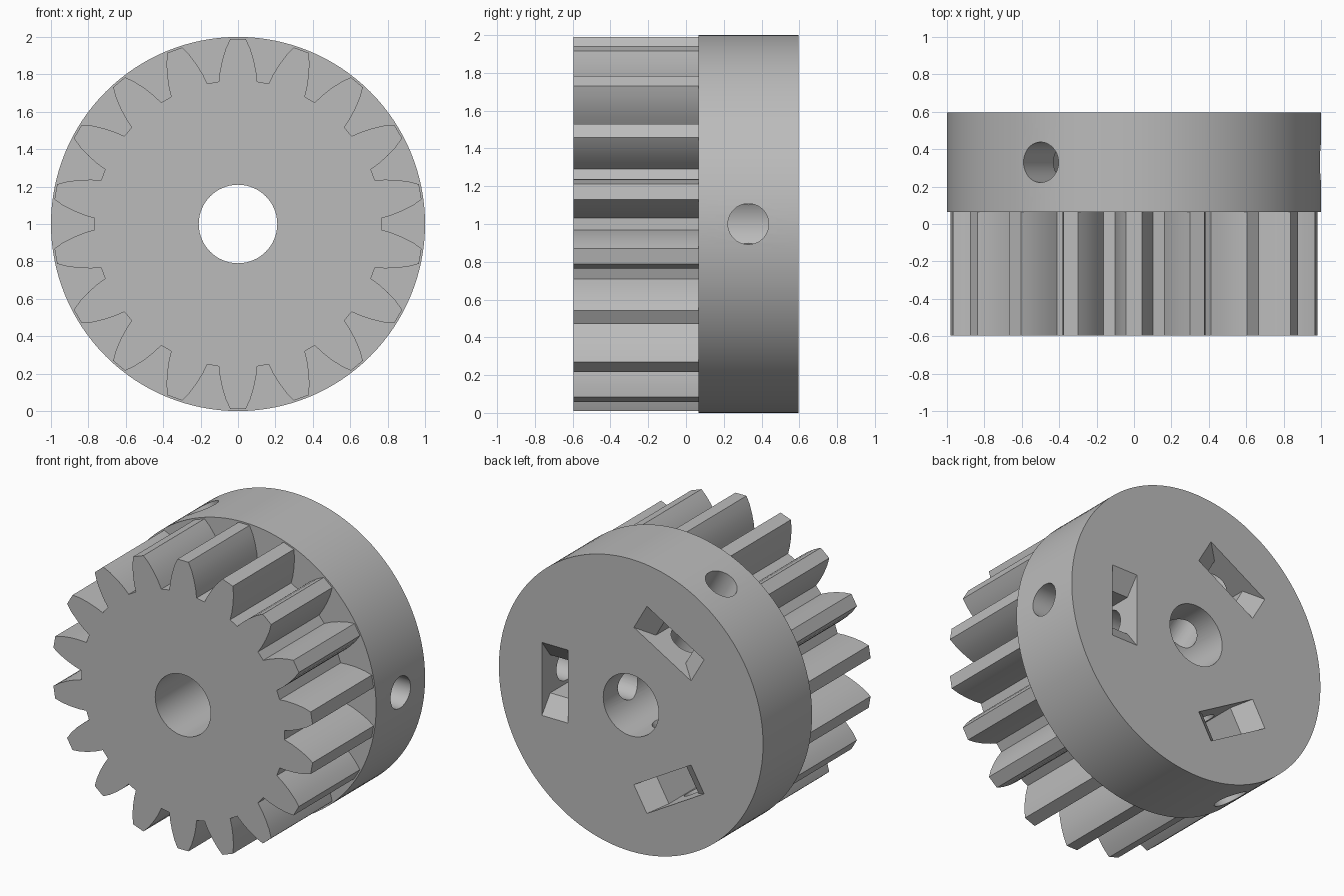
import bpy, bmesh, math
from mathutils import Vector

if "Cube" in bpy.data.objects:
    bpy.data.objects.remove(bpy.data.objects["Cube"])

TAU = math.tau
grey = bpy.data.materials.new("mid grey")
grey.diffuse_color = (0.5, 0.5, 0.5, 1)
grey.use_nodes = True
grey.node_tree.nodes["Principled BSDF"].inputs["Base Color"].default_value = grey.diffuse_color


def polar(r, t, y, a):
    """Radial, tangential and axial offsets from the gear axis at angle a."""
    return Vector((r * math.cos(a) - t * math.sin(a), y,
                   1 + r * math.sin(a) + t * math.cos(a)))


def prism(name, points, along):
    """Extrude a closed outline along a vector."""
    bm = bmesh.new()
    a = [bm.verts.new(p) for p in points]
    b = [bm.verts.new(p + along) for p in points]
    bm.faces.new(a)
    bm.faces.new(b)
    for i in range(len(a)):
        j = (i + 1) % len(a)
        bm.faces.new((a[i], a[j], b[j], b[i]))
    bmesh.ops.recalc_face_normals(bm, faces=bm.faces)
    me = bpy.data.meshes.new(name)
    bm.to_mesh(me)
    bm.free()
    me.materials.append(grey)
    ob = bpy.data.objects.new(name, me)
    bpy.context.collection.objects.link(ob)
    return ob


def disc(name, r, y0, y1, n):
    pts = [polar(r, 0, y0, TAU * i / n) for i in range(n)]
    return prism(name, pts, Vector((0, y1 - y0, 0)))


def cut(target, cutter):
    bpy.ops.object.select_all(action='DESELECT')
    bpy.context.view_layer.objects.active = target
    target.select_set(True)
    m = target.modifiers.new("cut", 'BOOLEAN')
    m.operation, m.solver, m.object = 'DIFFERENCE', 'EXACT', cutter
    bpy.ops.object.modifier_apply(modifier=m.name)
    bpy.data.objects.remove(cutter, do_unlink=True)


def smooth(ob):
    bpy.ops.object.select_all(action='DESELECT')
    bpy.context.view_layer.objects.active = ob
    ob.select_set(True)
    bpy.ops.object.shade_smooth_by_angle(angle=math.radians(25))


# Toothed wheel: 18 teeth with curved flanks (radius, half angle in degrees)
flank = [(0.768, 7.7), (0.82, 6.8), (0.88, 5.5), (0.94, 4.0), (0.99, 2.4)]
outline = []
for k in range(18):
    mid = 90 + 20 * k
    side = [(r, mid - h) for r, h in flank] + [(r, mid + h) for r, h in reversed(flank)]
    outline += [polar(r, 0, -0.595, math.radians(d)) for r, d in side]
gear = prism("toothed_wheel", outline, Vector((0, 0.66, 0)))
cut(gear, disc("bore_cutter", 0.21, -1, 1, 64))

# Hub collar with bore
hub = disc("hub_collar", 1.0, 0.065, 0.595, 128)
cut(hub, disc("bore_cutter", 0.21, -1, 1, 64))

# Three nut pockets from the back and three radial screw holes
pocket = [(-0.25, 0.65), (-0.25, 0.595), (-0.13, 0.505), (-0.13, 0.2),
          (0.13, 0.2), (0.13, 0.505), (0.25, 0.595), (0.25, 0.65)]
for k in range(3):
    a = TAU * k / 3
    out = polar(1, 0, 0, a) - polar(0, 0, 0, a)
    cut(hub, prism("pocket_cutter", [polar(0.477, t, y, a) for t, y in pocket], out * 0.197))
    ring = [polar(0.08, 0.108 * math.cos(TAU * i / 40), 0.33 + 0.108 * math.sin(TAU * i / 40), a)
            for i in range(40)]
    cut(hub, prism("screw_hole_cutter", ring, out * 1.1))

for ob in (gear, hub):
    smooth(ob)
